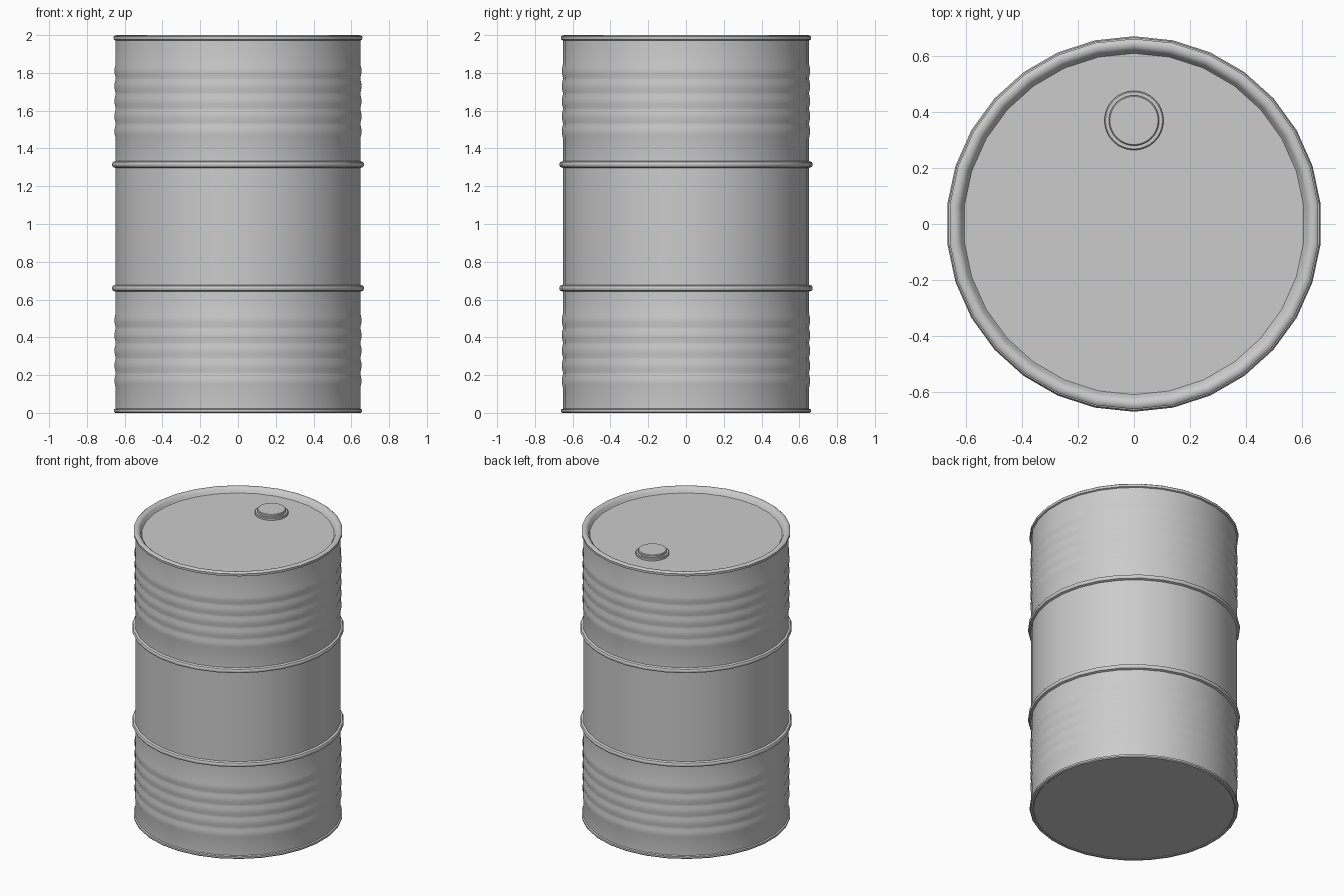
import bpy, bmesh, math

if "Cube" in bpy.data.objects:
    bpy.data.objects.remove(bpy.data.objects["Cube"])

def lathe(name, profile, sides, centre=(0, 0), angle=35):
    """Revolve an (r, z) profile; first and last rings are capped."""
    bm = bmesh.new()
    rings = []
    for r, z in profile:
        ring = []
        for i in range(sides):
            a = math.pi / 2 + 2 * math.pi * i / sides
            ring.append(bm.verts.new((centre[0] + r * math.cos(a), centre[1] + r * math.sin(a), z)))
        rings.append(ring)
    for low, high in zip(rings, rings[1:]):
        for i in range(sides):
            j = (i + 1) % sides
            bm.faces.new((low[i], low[j], high[j], high[i]))
    bm.faces.new(rings[0][::-1])
    bm.faces.new(rings[-1])
    mesh = bpy.data.meshes.new(name)
    bm.to_mesh(mesh)
    bm.free()
    obj = bpy.data.objects.new(name, mesh)
    bpy.context.collection.objects.link(obj)
    bpy.ops.object.select_all(action='DESELECT')
    obj.select_set(True)
    bpy.context.view_layer.objects.active = obj
    bpy.ops.object.shade_smooth_by_angle(angle=math.radians(angle))
    return obj

SIDES = 30
R = 0.652

def ribs(start, count=5, pitch=0.08, bulge=0.006):
    """Shallow rolled ribs in the wall."""
    pts = []
    for k in range(count):
        z = start + k * pitch
        pts += [(R, z - 0.034), (R + bulge * 0.7, z - 0.015),
                (R + bulge * 0.7, z + 0.015), (R, z + 0.034)]
    return pts

def hoop(z):
    """Rolling hoop standing proud of the wall."""
    return [(R, z - 0.018), (R + 0.014, z - 0.013), (R + 0.019, z - 0.004),
            (R + 0.019, z + 0.004), (R + 0.014, z + 0.013), (R, z + 0.018)]

# Drum shell: bottom, lower rim, ribs, hoops, ribs, rolled top rim, recessed lid
profile = [(0.637, 0.004), (0.642, 0.0), (0.655, 0.0), (0.661, 0.006), (0.661, 0.018), (R, 0.022)]
profile += ribs(0.17) + hoop(0.66) + hoop(1.315) + ribs(1.49)
profile += [(R, 1.972), (0.661, 1.976), (0.662, 1.992), (0.655, 1.998),
            (0.644, 2.0), (0.632, 1.997), (0.622, 1.988), (0.615, 1.972), (0.61, 1.966)]
lathe("drum_shell", profile, SIDES)

# Filler cap: flange and stopper
lathe("cap_flange", [(0.106, 1.96), (0.106, 1.979), (0.102, 1.983)], 32, (0, 0.37))
lathe("cap_stopper", [(0.09, 1.975), (0.09, 1.995), (0.086, 1.999)], 32, (0, 0.37))
